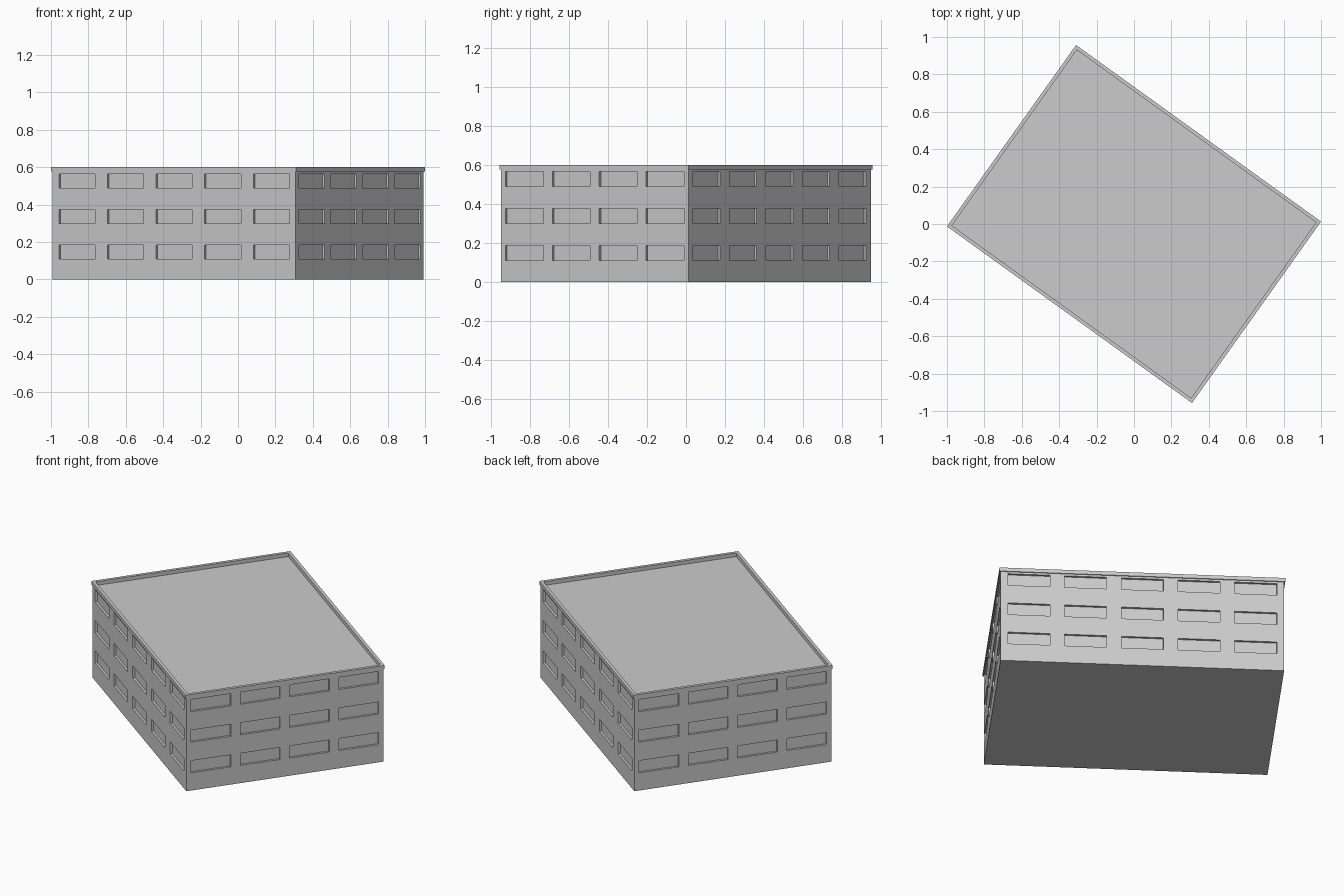
import bpy
import bmesh
from mathutils import Vector

cube = bpy.data.objects.get("Cube")
if cube:
    bpy.data.objects.remove(cube, do_unlink=True)

# Half-axes of the slightly skewed plan: long side and short side
LONG = Vector((0.655, -0.472, 0))
SHORT = Vector((0.345, 0.485, 0))
ROOF_Z, TOP_Z = 0.577, 0.6
OVERHANG, CAP_WIDTH = 0.006, 0.019
WINDOW_WIDTH, WINDOW_HEIGHT, RECESS = 0.238, 0.075, 0.014
SILLS = (0.11, 0.30, 0.49)

grey = bpy.data.materials.new("concrete_grey")
grey.use_nodes = True
colour = (0.6, 0.6, 0.6, 1)
grey.diffuse_color = colour
grey.node_tree.nodes["Principled BSDF"].inputs["Base Color"].default_value = colour


def corners(inset, z):
    """Four plan corners, counter-clockwise, moved inwards by inset."""
    u = LONG * (1 - inset / LONG.length)
    v = SHORT * (1 - inset / SHORT.length)
    return [p + Vector((0, 0, z)) for p in (-u - v, u - v, u + v, v - u)]


def finish(bm, name):
    bmesh.ops.remove_doubles(bm, verts=bm.verts, dist=1e-5)
    bmesh.ops.recalc_face_normals(bm, faces=bm.faces)
    mesh = bpy.data.meshes.new(name)
    bm.to_mesh(mesh)
    bm.free()
    mesh.materials.append(grey)
    obj = bpy.data.objects.new(name, mesh)
    bpy.context.collection.objects.link(obj)
    return obj


def add_wall(bm, start, end, columns):
    """Wall split into a grid, with every window cell pushed inwards."""
    length = (end - start).length
    along = (end - start) / length
    inward = Vector((-along.y, along.x, 0))
    pitch = length / columns
    xs, zs = [0], [0]
    for i in range(columns):
        middle = (i + 0.5) * pitch
        xs += [middle - WINDOW_WIDTH / 2, middle + WINDOW_WIDTH / 2]
    for sill in SILLS:
        zs += [sill, sill + WINDOW_HEIGHT]
    xs.append(length)
    zs.append(ROOF_Z)
    grid = [[bm.verts.new(start + along * x + Vector((0, 0, z))) for x in xs] for z in zs]
    windows = []
    for r in range(len(zs) - 1):
        for c in range(len(xs) - 1):
            face = bm.faces.new((grid[r][c], grid[r][c + 1], grid[r + 1][c + 1], grid[r + 1][c]))
            if r % 2 and c % 2:
                windows.append(face)
    panes = bmesh.ops.extrude_discrete_faces(bm, faces=windows)["faces"]
    bmesh.ops.translate(bm, verts=[v for f in panes for v in f.verts], vec=inward * RECESS)


# Building body: four windowed walls, floor and roof
bm = bmesh.new()
base = corners(OVERHANG, 0)
for i, columns in enumerate((5, 4, 5, 4)):
    add_wall(bm, base[i], base[(i + 1) % 4], columns)
bm.faces.new([bm.verts.new(p) for p in reversed(base)])
bm.faces.new([bm.verts.new(p) for p in corners(OVERHANG, ROOF_Z)])
finish(bm, "building_body")

# Parapet: mitred rectangular frame around the roof edge
bm = bmesh.new()
profile = ((0, ROOF_Z), (0, TOP_Z), (CAP_WIDTH, TOP_Z), (CAP_WIDTH, ROOF_Z))
loops = [[bm.verts.new(p) for p in corners(inset, z)] for inset, z in profile]
for j in range(4):
    low, high = loops[j], loops[(j + 1) % 4]
    for i in range(4):
        k = (i + 1) % 4
        bm.faces.new((low[i], low[k], high[k], high[i]))
finish(bm, "roof_parapet")
